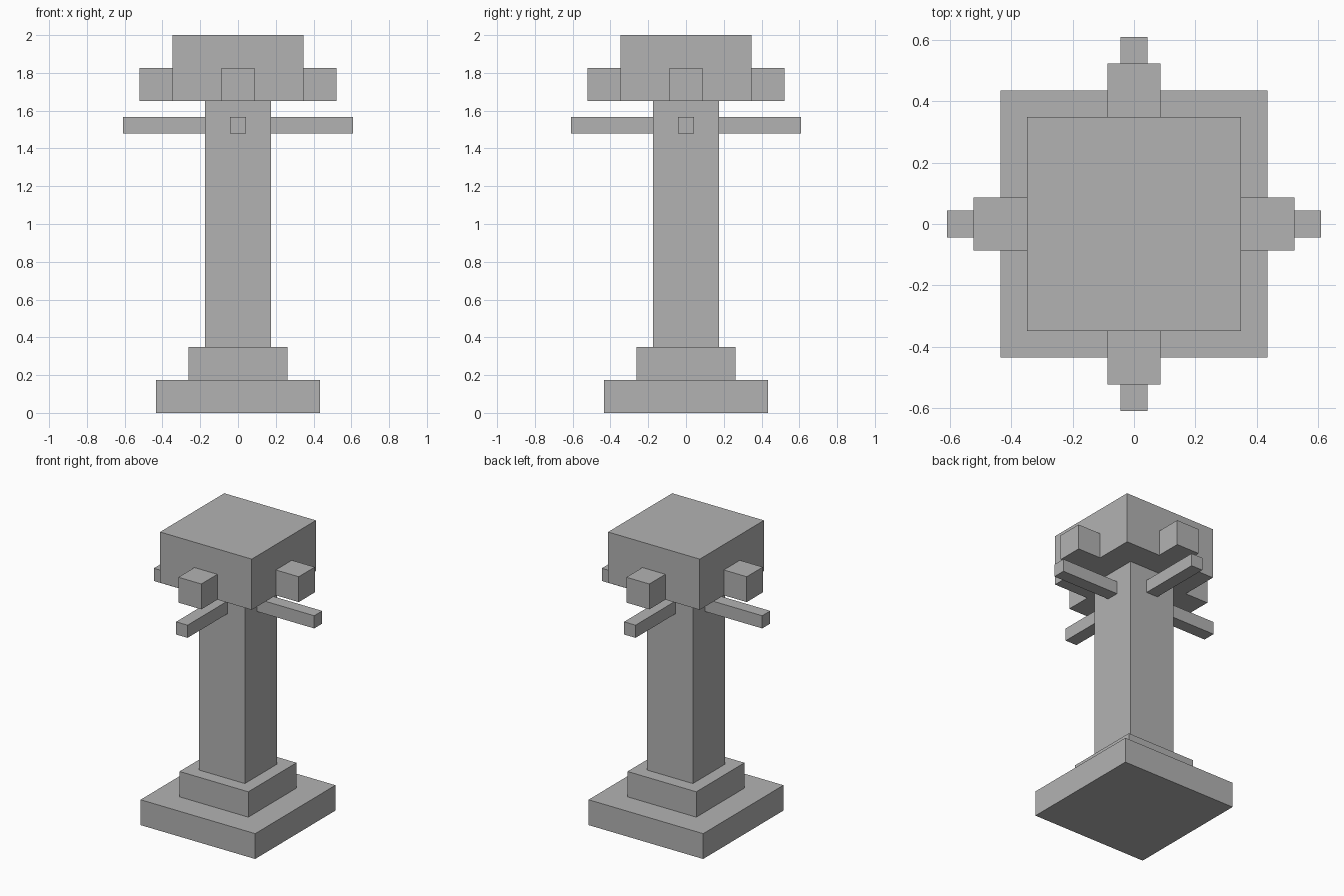
import bpy
import bmesh
from math import pi
from mathutils import Matrix, Vector

cube = bpy.data.objects.get("Cube")
if cube:
    bpy.data.objects.remove(cube, do_unlink=True)

U = 2 / 23  # one grid unit: the column is 23 units tall

stone = bpy.data.materials.new("grey_stone")
stone.use_nodes = True
GREY = (0.45, 0.45, 0.45, 1)
stone.diffuse_color = GREY
stone.node_tree.nodes["Principled BSDF"].inputs["Base Color"].default_value = GREY


def box(name, size, bottom, out=0, turn=0):
    """Box of the given size, resting at bottom, pushed out to one side."""
    bm = bmesh.new()
    bmesh.ops.create_cube(bm, size=1)
    centre = Vector((out, 0, bottom + size[2] / 2))
    place = Matrix.Translation(centre) @ Matrix.Diagonal((*size, 1))
    bm.transform(Matrix.Scale(U, 4) @ Matrix.Rotation(turn, 4, "Z") @ place)
    mesh = bpy.data.meshes.new(name)
    bm.to_mesh(mesh)
    bm.free()
    mesh.materials.append(stone)
    obj = bpy.data.objects.new(name, mesh)
    bpy.context.collection.objects.link(obj)


# Stepped foot, shaft and capital
box("base_slab", (10, 10, 2), 0)
box("base_step", (6, 6, 2), 2)
box("shaft", (4, 4, 15), 4)
box("capital", (8, 8, 4), 19)

# A bracket block on the capital and a bar on the shaft, on every side
for i, side in enumerate(("left", "back", "right", "front")):
    box(side + "_bracket", (2, 2, 2), 19, 5, i * pi / 2)
    box(side + "_bar", (5, 1, 1), 17, 4.5, i * pi / 2)
